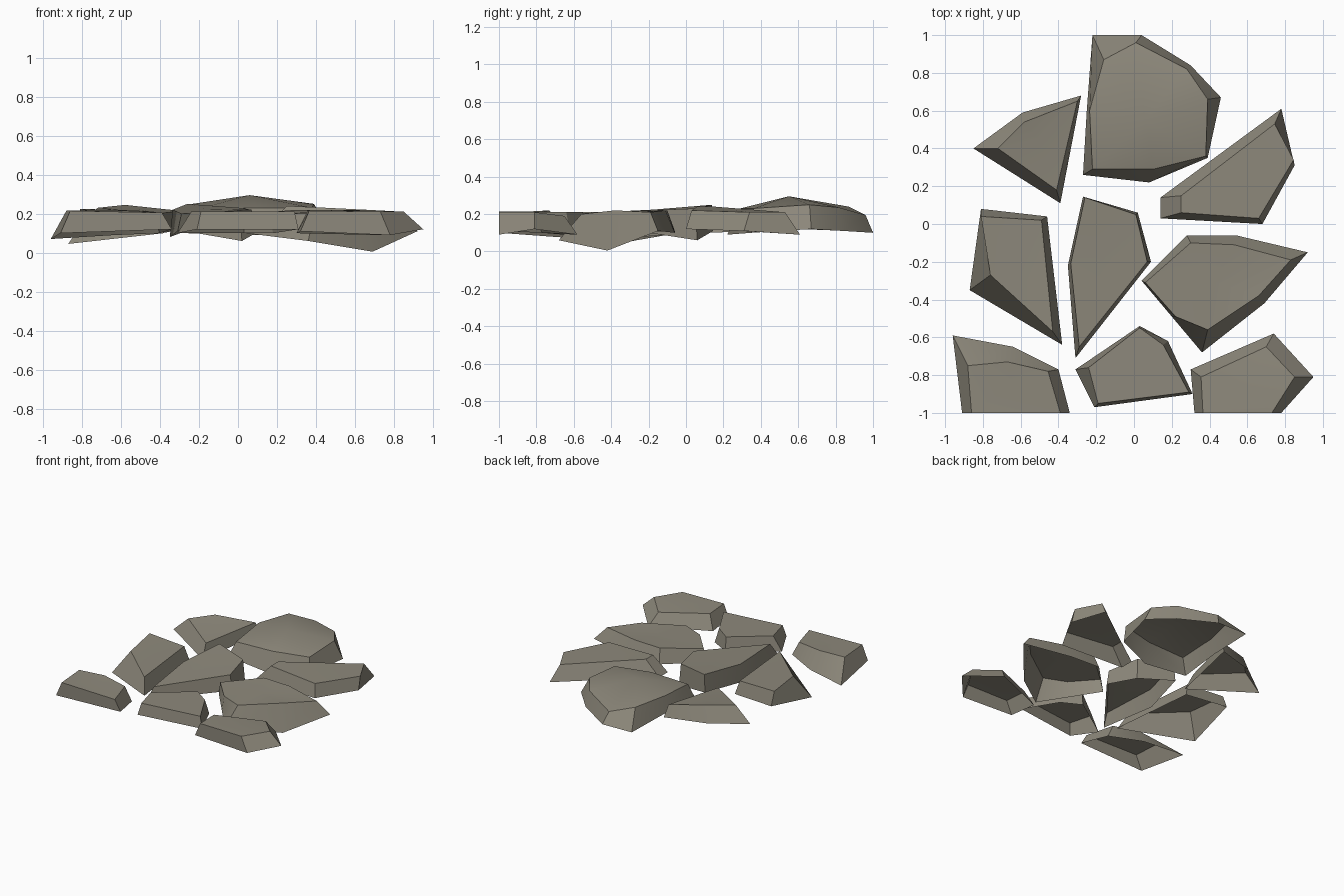
import bpy, bmesh, math
from mathutils import Vector

mat = bpy.data.materials.new("stone")
mat.diffuse_color = (0.27, 0.25, 0.20, 1)


def stone(name, rim, top, crown=None):
    """Open-bottomed slab: rim and top rings match one to one, clockwise from above."""
    bm = bmesh.new()
    lo = [bm.verts.new(p) for p in rim]
    hi = [bm.verts.new(p) for p in top]
    mid = bm.verts.new(crown or sum((Vector(p) for p in top), Vector()) / len(top))
    n = len(lo)
    for i in range(n):
        j = (i + 1) % n
        bm.faces.new((lo[j], lo[i], hi[i], hi[j]))
        bm.faces.new((hi[j], hi[i], mid))
    me = bpy.data.meshes.new(name)
    bm.to_mesh(me)
    bm.free()
    me.materials.append(mat)
    ob = bpy.data.objects.new(name, me)
    bpy.context.collection.objects.link(ob)
    bpy.ops.object.select_all(action='DESELECT')
    ob.select_set(True)
    bpy.context.view_layer.objects.active = ob
    bpy.ops.object.shade_smooth_by_angle(angle=math.radians(25))


# Front row, the outer two cut flat at the front
stone("front_left_stone",
      [(-.96, -.59, .07), (-.64, -.65, .09), (-.40, -.77, .10), (-.34, -1, .12), (-.91, -1, .10)],
      [(-.88, -.75, .215), (-.67, -.73, .22), (-.455, -.78, .21), (-.39, -1, .205), (-.86, -1, .215)])
stone("front_middle_stone",
      [(-.31, -.77, .10), (.03, -.54, .10), (.18, -.62, .10), (.31, -.90, .12), (-.21, -.97, .12)],
      [(-.24, -.76, .21), (.03, -.55, .21), (.155, -.64, .21), (.29, -.89, .21), (-.19, -.95, .21)])
stone("front_right_stone",
      [(.30, -.77, .10), (.74, -.58, .09), (.95, -.81, .12), (.78, -1, .09), (.32, -1, .11)],
      [(.355, -.81, .21), (.70, -.65, .19), (.85, -.81, .21), (.73, -1, .21), (.365, -1, .215)])

# Middle band
stone("left_stone",
      [(-.81, .08, .12), (-.46, .04, .11), (-.38, -.64, .10), (-.87, -.35, .045)],
      [(-.81, .04, .225), (-.49, .02, .215), (-.43, -.57, .21), (-.76, -.27, .215)])
stone("centre_stone",
      [(-.27, .145, .11), (.02, .06, .06), (.09, -.20, .10), (-.31, -.71, .11), (-.35, -.22, .08)],
      [(-.26, .14, .25), (.01, .05, .23), (.07, -.20, .22), (-.29, -.65, .20), (-.335, -.21, .22)])
stone("right_front_stone",
      [(.04, -.30, .10), (.28, -.06, .11), (.54, -.06, .10), (.92, -.15, .11),
       (.69, -.42, .005), (.36, -.68, .06), (.20, -.49, .08)],
      [(.06, -.31, .20), (.30, -.10, .22), (.53, -.11, .22), (.83, -.19, .21),
       (.66, -.38, .22), (.39, -.56, .20), (.22, -.49, .20)])
stone("right_back_stone",
      [(.14, .14, .12), (.78, .61, .09), (.85, .31, .11), (.68, 0, .12), (.14, .03, .12)],
      [(.25, .15, .24), (.745, .53, .21), (.845, .34, .21), (.66, .03, .22), (.25, .06, .24)])

# Back pair
stone("back_left_stone",
      [(-.85, .40, .11), (-.59, .59, .12), (-.28, .68, .12), (-.39, .11, .10)],
      [(-.72, .40, .23), (-.58, .54, .245), (-.30, .65, .215), (-.41, .18, .20)])
stone("big_back_stone",
      [(-.27, .26, .10), (-.25, .60, .12), (-.22, 1, .105), (.04, 1, .10),
       (.30, .84, .11), (.46, .67, .12), (.39, .35, .10), (.08, .22, .09)],
      [(-.22, .29, .22), (-.235, .60, .25), (-.16, .87, .24), (.01, .96, .195),
       (.28, .82, .235), (.39, .66, .25), (.38, .36, .23), (.10, .29, .23)],
      crown=(.06, .55, .295))
